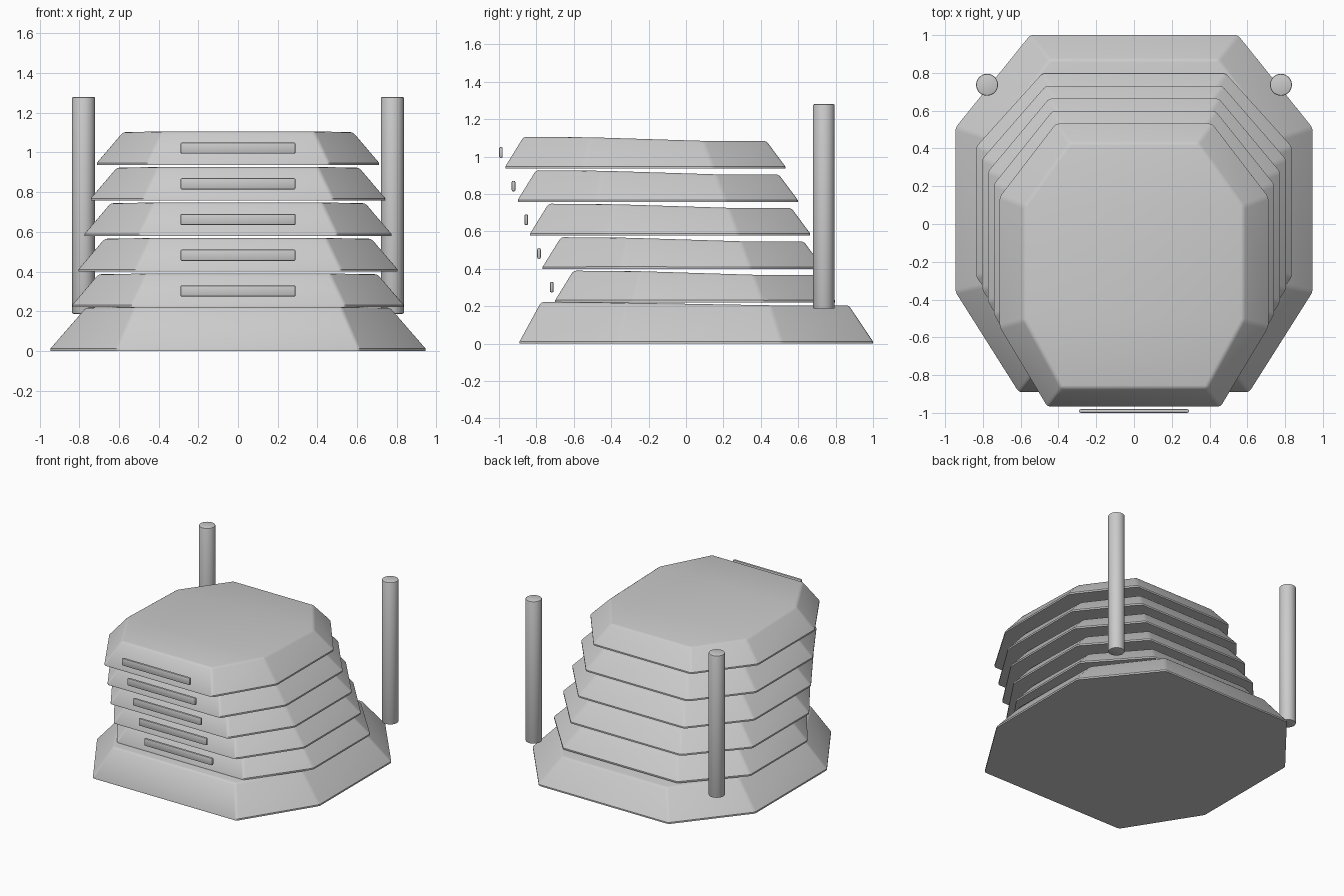
import bpy, bmesh, math
from mathutils import Vector

if "Cube" in bpy.data.objects:
    bpy.data.objects.remove(bpy.data.objects["Cube"])

grey = bpy.data.materials.new("light grey")
grey.diffuse_color = (0.6, 0.6, 0.6, 1)
grey.use_nodes = True
grey.node_tree.nodes["Principled BSDF"].inputs["Base Color"].default_value = grey.diffuse_color


def finish(bm, name):
    bmesh.ops.recalc_face_normals(bm, faces=bm.faces)
    me = bpy.data.meshes.new(name)
    bm.to_mesh(me)
    bm.free()
    for p in me.polygons:
        p.use_smooth = True
    me.set_sharp_from_angle(angle=math.radians(32))
    me.materials.append(grey)
    ob = bpy.data.objects.new(name, me)
    bpy.context.collection.objects.link(ob)
    return ob


def slab(name, lower, upper, z, height, drop):
    """Tapered eight-sided slab from half outlines running front to back."""
    bm = bmesh.new()

    def ring(half, zs):
        pts = [(x, y, h) for (x, y), h in zip(half, zs)]
        pts += [(-x, y, h) for x, y, h in reversed(pts)]
        return [bm.verts.new(p) for p in pts]

    top = z + height
    a = ring(lower, [z] * 4)
    b = ring(lower, [z + 0.012] * 4)
    c = ring(upper, [top, top - 0.003, top - drop, top - drop])
    for r, s in ((a, b), (b, c)):
        for i in range(8):
            j = (i + 1) % 8
            bm.faces.new((r[i], r[j], s[j], s[i]))
    bm.faces.new(a)
    for i in range(3):                      # gently sloping top
        bm.faces.new((c[i], c[i + 1], c[6 - i], c[7 - i]))
    bmesh.ops.recalc_face_normals(bm, faces=bm.faces)
    low = set(a + b)
    edges = [e for e in bm.edges if e.calc_face_angle() > math.radians(12)
             and not (e.verts[0] in low and e.verts[1] in low
                      and abs(e.verts[0].co.z - e.verts[1].co.z) < 1e-5)]
    bmesh.ops.bevel(bm, geom=edges, offset=0.014, segments=2, profile=0.5,
                    affect='EDGES', clamp_overlap=True)
    return finish(bm, name)


def bar(name, centre, size, bevel):
    bm = bmesh.new()
    bmesh.ops.create_cube(bm, size=1)
    for v in bm.verts:
        v.co = Vector(centre) + Vector(v.co[i] * size[i] for i in range(3))
    bmesh.ops.bevel(bm, geom=bm.edges[:], offset=bevel, segments=2,
                    profile=0.5, affect='EDGES')
    return finish(bm, name)


def pole(name, x, y, z0, z1, r):
    bm = bmesh.new()
    bmesh.ops.create_cone(bm, cap_ends=True, segments=32, radius1=r, radius2=r,
                          depth=z1 - z0)
    bmesh.ops.translate(bm, verts=bm.verts, vec=(x, y, (z0 + z1) / 2))
    rims = [e for e in bm.edges if e.calc_face_angle() > 1]
    bmesh.ops.bevel(bm, geom=rims, offset=0.007, segments=2, profile=0.5,
                    affect='EDGES')
    return finish(bm, name)


# Wide base
slab("base",
     [(0.61, -0.89), (0.945, -0.36), (0.945, 0.51), (0.55, 1.0)],
     [(0.52, -0.775), (0.765, -0.32), (0.765, 0.45), (0.445, 0.87)],
     0.0, 0.222, 0.017)

# Five stacked slabs stepping forward, each with a thin floating bar in front
for i in range(5):
    z = 0.22 + 0.179 * i
    f = -0.70 - 0.0665 * i                  # front edge
    w = 0.835 - 0.031 * i                   # half width
    k = w / 0.945
    slab(f"slab_{i + 1}",
         [(0.61 * k, f), (w, f + 0.42), (w, f + 1.11), (0.55 * k, f + 1.497)],
         [(0.61 * k - 0.075, f + 0.098), (w - 0.132, f + 0.455),
          (w - 0.132, f + 1.06), (0.55 * k - 0.075, f + 1.395)],
         z, 0.17, 0.022)
    bar(f"front_bar_{i + 1}", (0, -0.718 - 0.068 * i, 0.302 + 0.18 * i),
        (0.58, 0.02, 0.057), 0.008)

# Rear poles
for side, x in (("left", -0.778), ("right", 0.778)):
    pole(f"{side}_pole", x, 0.737, 0.187, 1.28, 0.058)
